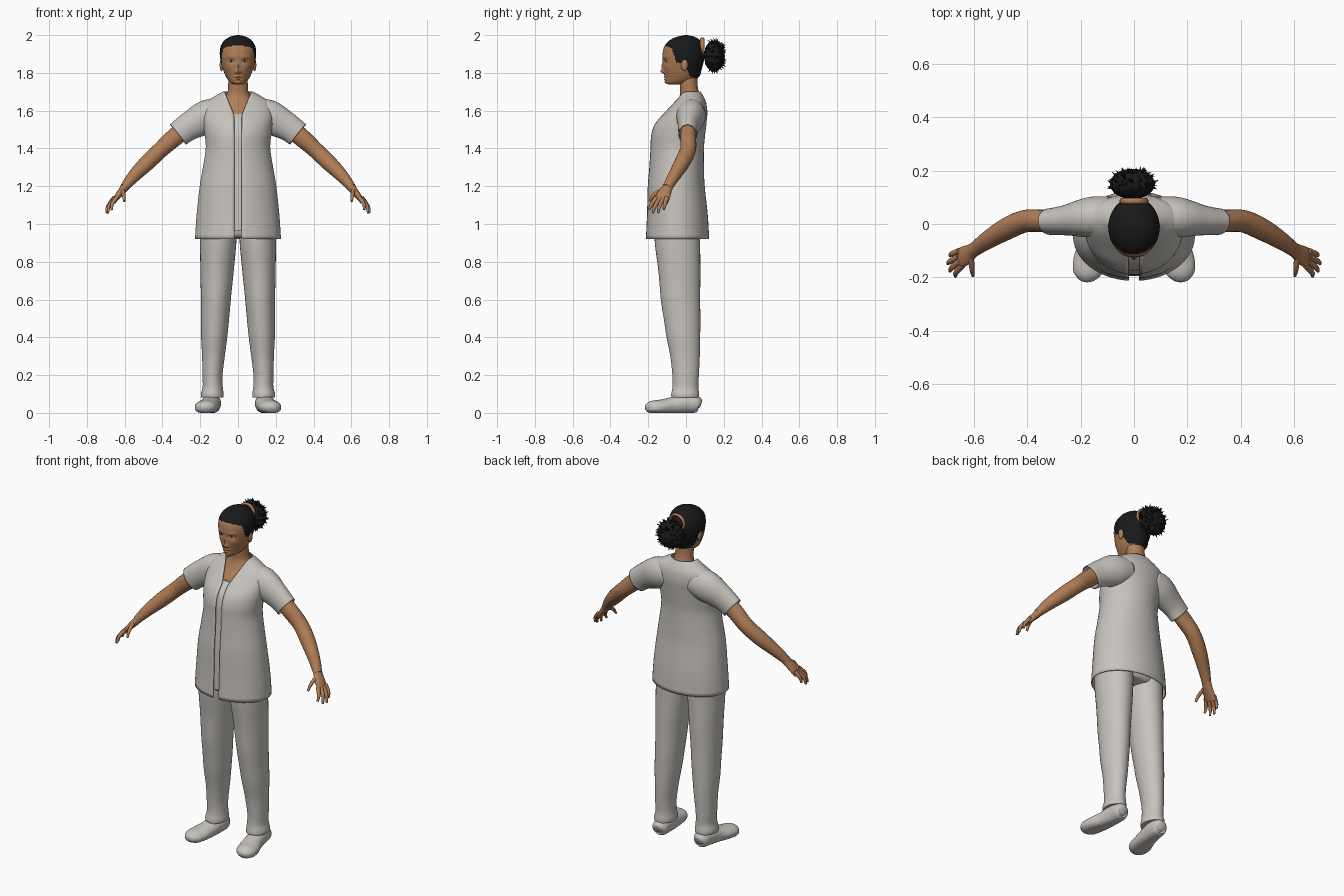
import bpy, bmesh, math, random
from mathutils import Vector, Matrix

if "Cube" in bpy.data.objects:
    bpy.data.objects.remove(bpy.data.objects["Cube"])

random.seed(4)
Y, Z = Vector((0, 1, 0)), Vector((0, 0, 1))


def material(name, rgb):
    m = bpy.data.materials.new(name)
    m.diffuse_color = (*rgb, 1)
    m.use_nodes = True
    m.node_tree.nodes["Principled BSDF"].inputs["Base Color"].default_value = m.diffuse_color
    return m


CLOTH = material("pale grey cloth", (0.57, 0.545, 0.51))
SKIN = material("brown skin", (0.43, 0.205, 0.095))
HAIR = material("black hair", (0.010, 0.010, 0.011))
EYE = material("eye white", (0.65, 0.62, 0.58))
IRIS = material("dark iris", (0.02, 0.012, 0.008))


def lerp(table, v):
    """Piecewise linear lookup in (key, value) pairs."""
    for (a, p), (b, q) in zip(table, table[1:]):
        if v <= b:
            return p + (q - p) * max(0, (v - a) / (b - a))
    return table[-1][1]


def spline(rows, steps):
    """Catmull-Rom through rows of (x, y, z, ra, rb)."""
    rows = [Vector(r) for r in rows]
    ext = [2 * rows[0] - rows[1]] + rows + [2 * rows[-1] - rows[-2]]
    out = []
    for i in range(1, len(ext) - 2):
        a, b, c, d = ext[i - 1:i + 3]
        for k in range(steps):
            t = k / steps
            out.append(0.5 * (2 * b + (c - a) * t + (2 * a - 5 * b + 4 * c - d) * t * t
                              + (3 * b - a - 3 * c + d) * t ** 3))
    return out + [rows[-1]]


def finish(name, bm, mats, mirror=False, thick=0):
    bmesh.ops.recalc_face_normals(bm, faces=bm.faces[:])
    me = bpy.data.meshes.new(name)
    bm.to_mesh(me)
    bm.free()
    for m in mats:
        me.materials.append(m)
    ob = bpy.data.objects.new(name, me)
    bpy.context.collection.objects.link(ob)
    if thick:
        s = ob.modifiers.new("thickness", "SOLIDIFY")
        s.thickness, s.offset = thick, 0
    if mirror:
        ob.modifiers.new("mirror", "MIRROR").use_clip = False
    return ob


def loft(rows, ref=Y, axis=None, n=32, steps=5, caps=True, gap=None, bm=None):
    """Elliptical rings along a spline; ra lies along ref. gap(row) opens the -ref side."""
    bm = bm or bmesh.new()
    pts = spline(rows, steps)
    rings = []
    for i, p in enumerate(pts):
        c = Vector(p[:3])
        t = axis or (Vector(pts[min(i + 1, len(pts) - 1)][:3])
                     - Vector(pts[max(i - 1, 0)][:3])).normalized()
        a = (ref - t * ref.dot(t)).normalized()
        b = a.cross(t)
        ra, rb = max(p[3], 0.001), max(p[4], 0.001)
        g = gap(p) if gap else 0
        ring = []
        for j in range(n + (1 if gap else 0)):
            ang = g + (2 * math.pi - 2 * g) * j / n
            ring.append(bm.verts.new(c - a * ra * math.cos(ang) + b * rb * math.sin(ang)))
        rings.append(ring)
    for r, s in zip(rings, rings[1:]):
        m = len(r)
        for j in range(n):
            bm.faces.new((r[j], r[(j + 1) % m], s[(j + 1) % m], s[j]))
    if caps:
        bm.faces.new(rings[0])
        bm.faces.new(rings[-1])
    return bm


def ball(bm, center, size, u=20, v=12):
    m = Matrix.Translation(center) @ Matrix.Diagonal((*size, 1))
    return bmesh.ops.create_uvsphere(bm, u_segments=u, v_segments=v, radius=1, matrix=m)["verts"]


# Open-front tunic: rows are x, y, z, depth radius, width radius
tunic = [(0, -.045, .92, .165, .225), (0, -.046, 1.05, .158, .216), (0, -.052, 1.2, .148, .20),
         (0, -.05, 1.3, .142, .183), (0, -.047, 1.4, .139, .168), (0, -.042, 1.47, .140, .173),
         (0, -.028, 1.53, .133, .18), (0, .0, 1.59, .110, .185), (0, .019, 1.64, .085, .168),
         (0, .025, 1.672, .066, .125), (0, .02, 1.70, .055, .074)]
neckline = [(.92, .018), (1.575, .02), (1.64, .046), (1.70, .071)]
bm = loft(tunic, axis=Z, n=64, steps=6, caps=False,
          gap=lambda p: math.asin(min(.99, lerp(neckline, p[2]) / p[4])))
# side vents in the hem
side = [e for e in bm.edges if all(v.co.z < .99 and abs(v.co.x) > .2 and abs(v.co.y + .045) < .006
                                   for v in e.verts) and abs(e.verts[0].co.z - e.verts[1].co.z) > .01]
bmesh.ops.split_edges(bm, edges=side)
for v in bm.verts:
    if v.co.z < .98 and abs(v.co.x) > .2 and abs(v.co.y + .045) < .006:
        mid = sum(f.calc_center_median().y for f in v.link_faces) / len(v.link_faces)
        if abs(mid - v.co.y) > .002:
            v.co.y += math.copysign(.010 * (.985 - v.co.z) / .065, mid - v.co.y)
finish("tunic", bm, [CLOTH], thick=.006)

# Short sleeves
finish("sleeves", loft([(.08, .03, 1.585, .07, .075), (.16, .025, 1.567, .074, .088),
                        (.245, .015, 1.525, .056, .074), (.285, .011, 1.499, .05, .068),
                        (.317, .009, 1.474, .047, .066)], caps=False), [CLOTH], True, .005)

# Undershirt seen through the front opening
under = [(x, y, z, ra - .011, rb - .012) for x, y, z, ra, rb in tunic[1:7]]
under = [(0, -.045, .965, .15, .208)] + under + [(0, .003, 1.583, .103, .15)]
finish("undershirt", loft(under, axis=Z, n=48), [CLOTH])

# Trousers: hips and two legs
finish("trouser_hips", loft([(0, -.045, .925, .07, .12), (0, -.045, .95, .115, .185),
                             (0, -.045, 1.1, .12, .185)], axis=Z), [CLOTH])
legs = [(.105, -.045, 1.0, .12, .095), (.105, -.045, .9, .12, .096), (.111, -.035, .75, .111, .088),
        (.117, -.029, .6, .104, .079), (.121, -.021, .5, .097, .074), (.126, -.014, .4, .089, .069),
        (.130, -.005, .3, .078, .060), (.135, -.002, .2, .070, .053), (.134, -.003, .14, .068, .053),
        (.136, -.004, .10, .074, .060), (.136, -.004, .082, .073, .059)]
finish("trouser_legs", loft(legs, axis=Z, n=36), [CLOTH], True)

# Shoes, flattened on the ground
bm = loft([(.135, .077, .04, .014, .014), (.136, .062, .045, .042, .042), (.14, .0, .05, .052, .050),
           (.150, -.07, .040, .045, .053), (.165, -.13, .033, .038, .060), (.175, -.18, .030, .034, .054),
           (.179, -.207, .026, .022, .032), (.18, -.216, .024, .008, .012)], ref=Z)
for v in bm.verts:
    v.co.z = max(v.co.z, .0)
    if v.co.z < .018:                       # sole edge
        v.co.x = .155 + (v.co.x - .155) * 1.05
finish("shoes", bm, [CLOTH], True)

# Arms with hands
bm = loft([(.26, .016, 1.52, .042, .05), (.34, .012, 1.455, .042, .048), (.41, .010, 1.392, .042, .043),
           (.48, -.02, 1.325, .041, .042), (.55, -.062, 1.255, .033, .034),
           (.603, -.10, 1.192, .026, .023)], n=24)
loft([(.59, -.09, 1.208, .026, .024), (.61, -.104, 1.18, .030, .021), (.635, -.12, 1.15, .038, .017),
      (.658, -.130, 1.118, .036, .012)], n=20, bm=bm)
fingers = [((.643, -.155, 1.14), (.666, -.182, 1.105), (.668, -.196, 1.075)),
           ((.650, -.138, 1.135), (.682, -.164, 1.095), (.689, -.176, 1.058)),
           ((.655, -.120, 1.135), (.688, -.140, 1.095), (.696, -.148, 1.058)),
           ((.655, -.102, 1.140), (.682, -.112, 1.105), (.688, -.118, 1.075)),
           ((.612, -.115, 1.185), (.606, -.168, 1.155), (.602, -.194, 1.120))]
for a, b, c in fingers:
    loft([(*a, .013, .012), (*b, .010, .010), (*c, .006, .006)], n=10, bm=bm)
finish("arms_and_hands", bm, [SKIN], True)

# Neck and upper chest
finish("neck", loft([(0, -.005, 1.50, .095, .12), (0, .0, 1.58, .094, .12), (0, .02, 1.64, .073, .10),
                     (0, .02, 1.685, .052, .060), (0, .014, 1.74, .047, .052),
                     (0, .01, 1.83, .05, .05)], axis=Z), [SKIN])

# Head: a loft with features pushed out of the face, hair coloured above the hairline
bm = loft([(0, -.055, 1.738, .035, .022), (0, -.04, 1.75, .067, .043), (0, -.021, 1.78, .091, .064),
           (0, -.018, 1.82, .101, .080), (0, -.014, 1.86, .108, .091), (0, -.012, 1.90, .112, .096),
           (0, -.011, 1.94, .104, .092), (0, -.007, 1.97, .083, .074), (0, -.002, 1.99, .050, .046),
           (0, .0, 2.0, .008, .008)], axis=Z, n=88, steps=9)
features = [(0, 1.808, .011, .011, .017), (0, 1.835, .008, .020, .009), (.013, 1.805, .007, .007, .006),
            (.036, 1.863, .016, .010, -.009), (.036, 1.885, .022, .007, .003), (0, 1.779, .017, .005, .006),
            (0, 1.765, .015, .005, .006), (0, 1.772, .02, .0025, -.005), (0, 1.748, .016, .009, .006),
            (.045, 1.83, .015, .014, .003)]
for v in bm.verts:
    if v.co.y < -.03:
        x, z = abs(v.co.x), v.co.z
        v.co.y -= sum(h * math.exp(-((x - fx) / sx) ** 2 - ((z - fz) / sz) ** 2)
                      for fx, fz, sx, sz, h in features)
hairline = [(-.13, 1.95), (-.075, 1.93), (-.05, 1.855), (-.005, 1.85), (.02, 1.78), (.1, 1.765)]
for f in bm.faces:
    c = f.calc_center_median()
    f.material_index = int(c.z > lerp(hairline, c.y))
finish("head", bm, [SKIN, HAIR])

# Ears and eyes
bm = bmesh.new()
ball(bm, (.087, -.008, 1.842), (.010, .019, .032))
finish("ears", bm, [SKIN], True)
bm = bmesh.new()
ball(bm, (.036, -.1015, 1.863), (.015, .009, .0065))
finish("eyes", bm, [EYE], True)
bm = bmesh.new()
ball(bm, (.036, -.108, 1.863), (.0055, .004, .0055), 12, 8)
finish("irises", bm, [IRIS], True)

# Hair tie around the root of the bun
bm = bmesh.new()
ring = [(.047 * math.cos(i * math.pi / 12), .086, 1.934 + .047 * math.sin(i * math.pi / 12), .011, .007)
        for i in range(25)]
loft(ring, n=10, steps=1, caps=False, bm=bm)
finish("hair_tie", bm, [SKIN])

# Bun: ridged ball with loose spiky strands
bm = bmesh.new()
center = Vector((-.006, .150, 1.89))
for v in ball(bm, center, (.080, .054, .080), 48, 24):
    d = v.co - center
    v.co = center + d * (1 + .05 * math.cos(14 * math.atan2(d.z, d.x)))
for i in range(90):
    ang = random.uniform(0, 2 * math.pi)
    lean = random.uniform(-.5, 1.1)
    d = Vector((math.cos(ang) * math.cos(lean), math.sin(lean), math.sin(ang) * math.cos(lean)))
    base = center + Vector((d.x * .073, d.y * .048, d.z * .073))
    tip = (d + Vector([random.uniform(-.5, .5) for _ in range(3)])).normalized()
    m = Matrix.Translation(base + tip * .01) @ Z.rotation_difference(tip).to_matrix().to_4x4()
    bmesh.ops.create_cone(bm, cap_ends=True, segments=5, radius1=.009, radius2=0,
                          depth=random.uniform(.025, .04), matrix=m)
finish("hair_bun", bm, [HAIR])

# Smooth shading with crisp edges
for ob in bpy.context.scene.objects:
    ob.select_set(True)
    bpy.context.view_layer.objects.active = ob
bpy.ops.object.shade_smooth_by_angle(angle=math.radians(45))
